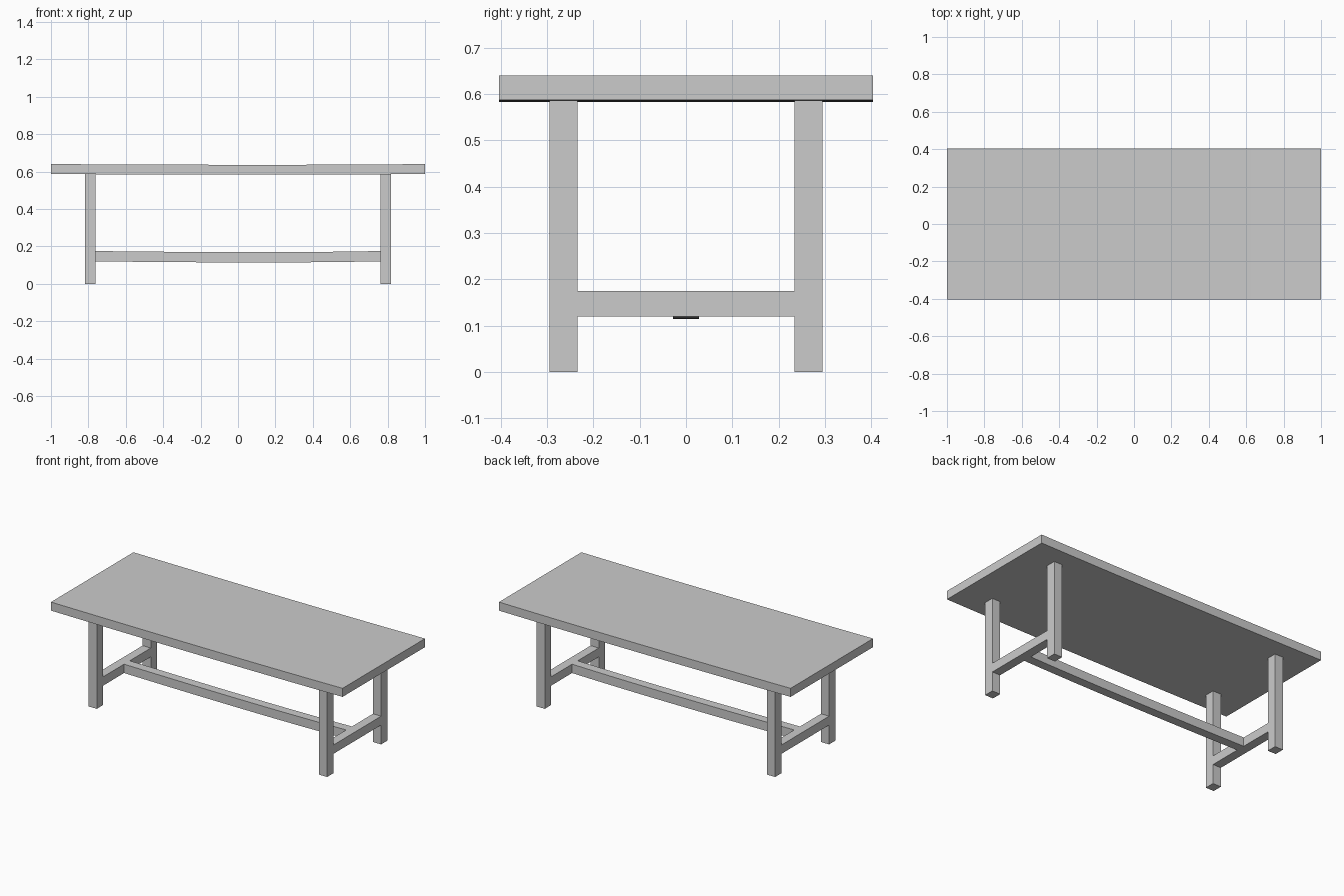
import bpy, bmesh

if "Cube" in bpy.data.objects:
    bpy.data.objects.remove(bpy.data.objects["Cube"])


def bar(name, lo, hi, sag=0.0, low_x=0.14, segments=1):
    """Box between two corners; a positive sag bends it gently down at low_x."""
    bm = bmesh.new()
    rings = []
    for i in range(segments + 1):
        x = lo[0] + (hi[0] - lo[0]) * i / segments
        end = lo[0] if x < low_x else hi[0]
        dz = -sag * (1 - ((x - low_x) / (end - low_x)) ** 2)
        rings.append([bm.verts.new((x, y, z + dz)) for y, z in (
            (lo[1], lo[2]), (hi[1], lo[2]), (hi[1], hi[2]), (lo[1], hi[2]))])
    for a, b in zip(rings, rings[1:]):
        for k in range(4):
            n = (k + 1) % 4
            bm.faces.new((a[k], a[n], b[n], b[k]))
    bm.faces.new(rings[0])
    bm.faces.new(rings[-1])
    bmesh.ops.recalc_face_normals(bm, faces=bm.faces)
    mesh = bpy.data.meshes.new(name)
    bm.to_mesh(mesh)
    bm.free()
    obj = bpy.data.objects.new(name, mesh)
    bpy.context.collection.objects.link(obj)
    return obj


# Slightly sagging table top
bar("table_top", (-1, -0.404, 0.587), (1, 0.404, 0.64), sag=0.004, segments=16)

# Trestle ends: two legs and a flush cross rail each
for side, sx in (("left", -1), ("right", 1)):
    x0, x1 = sorted((sx * 0.762, sx * 0.818))
    for end, sy in (("front", -1), ("back", 1)):
        y0, y1 = sorted((sy * 0.234, sy * 0.295))
        bar(f"{end}_{side}_leg", (x0, y0, 0), (x1, y1, 0.587))
    bar(f"{side}_cross_rail", (x0, -0.234, 0.12), (x1, 0.234, 0.175))

# Sagging long stretcher between the cross rails
bar("long_stretcher", (-0.762, -0.028, 0.12), (0.762, 0.028, 0.175),
    sag=0.006, segments=16)
